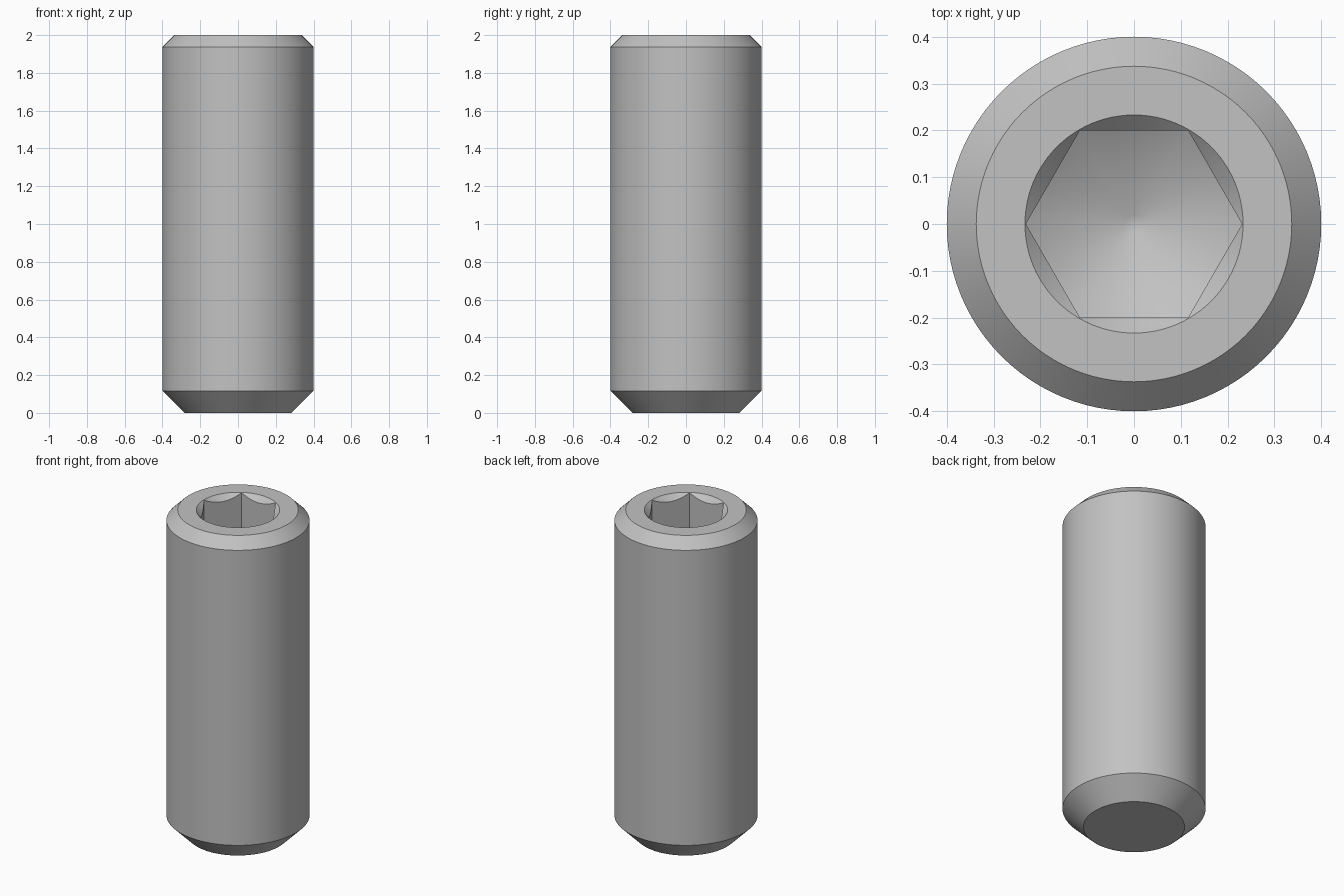
import bpy
import bmesh
import math

default = bpy.data.objects.get("Cube")
if default:
    bpy.data.objects.remove(default, do_unlink=True)

RADIUS = 0.4
RIM = 0.337        # flat top edge
POINT = 0.283      # flat lower end
HEIGHT = 2.0
HEX = 0.4 / math.sqrt(3)   # hexagon corner radius
SINK = 0.233       # countersink mouth
DEPTH = 0.533      # socket depth at the corners

steel = bpy.data.materials.new("grey_steel")
steel.use_nodes = True
steel.diffuse_color = (0.54, 0.54, 0.54, 1)
steel.node_tree.nodes["Principled BSDF"].inputs["Base Color"].default_value = (0.54, 0.54, 0.54, 1)


def lathe(name, profile, sides=96):
    """Closed solid turned about z from (radius, height) points, bottom to top."""
    bm = bmesh.new()
    rings = []
    for r, z in profile:
        rings.append([bm.verts.new((r * math.cos(math.tau * i / sides),
                                    r * math.sin(math.tau * i / sides), z))
                      for i in range(sides)])
    for low, high in zip(rings, rings[1:]):
        for i in range(sides):
            j = (i + 1) % sides
            bm.faces.new((low[i], low[j], high[j], high[i]))
    bm.faces.new(rings[0][::-1])
    bm.faces.new(rings[-1])
    mesh = bpy.data.meshes.new(name)
    bm.to_mesh(mesh)
    bm.free()
    mesh.materials.append(steel)
    obj = bpy.data.objects.new(name, mesh)
    bpy.context.collection.objects.link(obj)
    return obj


def combine(target, tool, operation):
    """Apply a boolean and discard the tool."""
    tool.hide_render = True
    mod = target.modifiers.new("cut", 'BOOLEAN')
    mod.operation = operation
    mod.solver = 'EXACT'
    mod.object = tool
    bpy.context.view_layer.objects.active = target
    bpy.ops.object.modifier_apply(modifier=mod.name)
    bpy.data.objects.remove(tool, do_unlink=True)


# Chamfered shank
body = lathe("set_screw_body", [
    (POINT, 0), (RADIUS, RADIUS - POINT),
    (RADIUS, HEIGHT - (RADIUS - RIM)), (RIM, HEIGHT)])

# Hexagonal socket ending in a drilled cone
floor = HEIGHT - DEPTH
slope = math.tan(math.radians(30))
tip = 0.02
socket = lathe("socket_cutter", [(HEX, floor - 0.3), (HEX, HEIGHT + 0.1)], 6)
drill = lathe("drill_cutter", [
    (tip, floor - (HEX - tip) * slope),
    (HEX + 0.05, floor + 0.05 * slope),
    (HEX + 0.05, HEIGHT + 0.2)])
combine(socket, drill, 'INTERSECT')
combine(body, socket, 'DIFFERENCE')

# Countersunk socket mouth
sink = lathe("countersink_cutter", [
    (SINK - 0.15, HEIGHT - 0.15), (SINK + 0.05, HEIGHT + 0.05)])
combine(body, sink, 'DIFFERENCE')

# Smooth turned surfaces, crisp edges
bpy.ops.object.select_all(action='DESELECT')
body.select_set(True)
bpy.context.view_layer.objects.active = body
bpy.ops.object.shade_smooth_by_angle(angle=math.radians(35))
